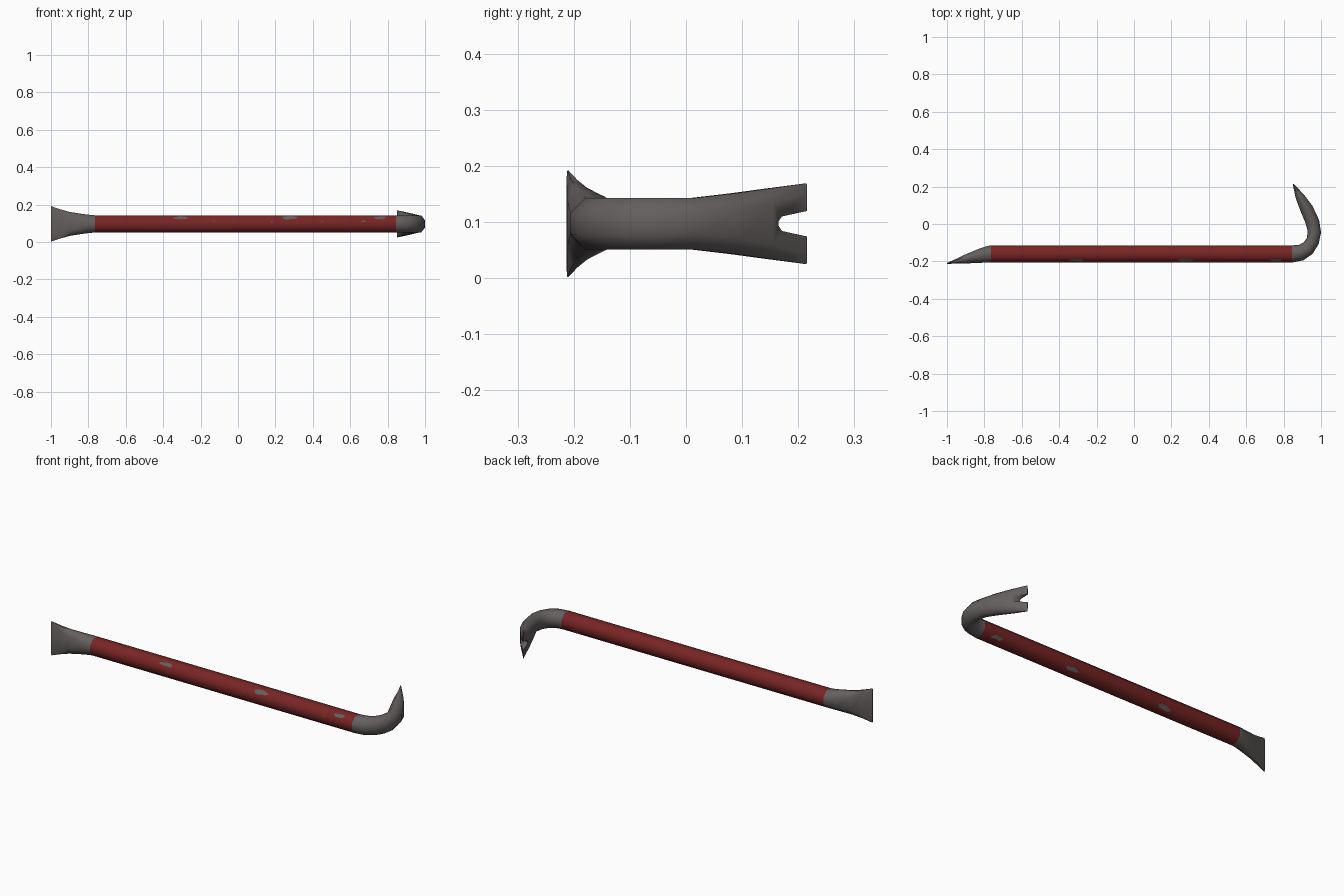
import bpy, bmesh, math, random
from mathutils import Vector

if "Cube" in bpy.data.objects:
    bpy.data.objects.remove(bpy.data.objects["Cube"])

MID_Z = 0.097   # height of the bar's axis
BAR_Y = -0.16
R = 0.046       # half the width across the bar's flats
K = math.tan(math.pi / 8)
PAINT_FROM, PAINT_TO = -0.765, 0.845


def material(name, rgb):
    m = bpy.data.materials.new(name)
    m.use_nodes = True
    m.diffuse_color = (*rgb, 1)
    m.node_tree.nodes["Principled BSDF"].inputs["Base Color"].default_value = (*rgb, 1)
    return m


steel = material("worn steel", (0.13, 0.115, 0.115))
red = material("red paint", (0.19, 0.018, 0.018))


def add_object(name, bm, mats):
    bmesh.ops.recalc_face_normals(bm, faces=bm.faces)
    me = bpy.data.meshes.new(name)
    bm.to_mesh(me)
    bm.free()
    ob = bpy.data.objects.new(name, me)
    bpy.context.collection.objects.link(ob)
    for m in mats:
        me.materials.append(m)
    return ob


# Stations along the bar: front/outer point, back/inner point, half height, squareness
stations = [
    ((-1.0, -0.213), (-1.0, -0.208), 0.095, 0.85),
    ((-0.95, -0.212), (-0.95, -0.186), 0.078, 0.75),
    ((-0.9, -0.211), (-0.9, -0.162), 0.064, 0.6),
    ((-0.83, -0.208), (-0.83, -0.133), 0.053, 0.5),
    ((-0.79, -0.206), (-0.79, -0.119), 0.048, K),
    ((PAINT_FROM, -0.206), (PAINT_FROM, -0.114), R, K),
    ((PAINT_TO, -0.206), (PAINT_TO, -0.114), R, K),
    ((0.905, -0.194), (0.88, -0.112), R, K),
    ((0.955, -0.16), (0.907, -0.099), R, K),
    ((0.987, -0.107), (0.924, -0.075), R, K),
    ((1.0, -0.045), (0.929, -0.04), R, K),
    ((0.99, 0.02), (0.917, 0.005), R, K),
    ((0.955, 0.095), (0.89, 0.07), 0.054, 0.5),
    ((0.91, 0.155), (0.864, 0.14), 0.063, 0.6),
    ((0.853, 0.216), (0.849, 0.213), 0.072, 0.75),
]

# Bar with flared blade and bent claw, lofted through eight-sided sections
bm = bmesh.new()
rings = []
for outer, inner, h, k in stations:
    o, i = Vector(outer), Vector(inner)
    c, u = (o + i) / 2, (o - i) / 2
    section = [(1, k), (K, 1), (-K, 1), (-1, k), (-1, -k), (-K, -1), (K, -1), (1, -k)]
    rings.append([bm.verts.new((*(c + u * a), MID_Z + h * b)) for a, b in section])
for r0, r1 in zip(rings, rings[1:]):
    for n in range(8):
        m = (n + 1) % 8
        bm.faces.new((r0[n], r0[m], r1[m], r1[n]))
bm.faces.new(rings[0])
bm.faces.new(rings[-1])
for f in bm.faces:
    f.material_index = int(PAINT_FROM < f.calc_center_median().x < PAINT_TO)
bar = add_object("pry_bar", bm, [steel, red])

# Nail slot cut through the claw
half = [(0.165, 0.004), (0.171, 0.013), (0.24, 0.028)]
outline = half + [(y, -z) for y, z in reversed(half)]
bm = bmesh.new()
face = bm.faces.new([bm.verts.new((0.8, y, MID_Z + z)) for y, z in outline])
ext = bmesh.ops.extrude_face_region(bm, geom=[face])["geom"]
bmesh.ops.translate(bm, vec=(0.2, 0, 0), verts=[v for v in ext if isinstance(v, bmesh.types.BMVert)])
cutter = add_object("slot_cutter", bm, [steel])
cutter.hide_render = True
mod = bar.modifiers.new("nail slot", "BOOLEAN")
mod.operation, mod.solver, mod.object = "DIFFERENCE", "EXACT", cutter
bpy.context.view_layer.objects.active = bar
bar.select_set(True)
bpy.ops.object.modifier_apply(modifier=mod.name)
bpy.data.objects.remove(cutter)
bpy.ops.object.shade_smooth_by_angle(angle=math.radians(60))

# Ragged chips where the paint has worn through to steel
rng = random.Random(4)


def chip(bm, x, angle, length, width, slide=0):
    out = Vector((0, math.cos(angle), math.sin(angle)))
    side = Vector((0, -math.sin(angle), math.cos(angle)))
    centre = Vector((x, BAR_Y, MID_Z)) + out * (R + 0.0008) + side * slide
    pts = []
    for n in range(14):
        t = n * math.tau / 14
        s = rng.uniform(0.55, 1.0)
        along = Vector((math.cos(t) * s * length / 2, 0, 0))
        pts.append(bm.verts.new(centre + along + side * math.sin(t) * s * width / 2))
    f = bm.faces.new(pts)
    f.normal_update()
    if f.normal.dot(out) < 0:
        f.normal_flip()


bm = bmesh.new()
for x, length in ((-0.3, 0.1), (0.28, 0.11), (0.76, 0.08)):
    for angle in (135, -45):    # upper front and lower back bevels
        chip(bm, x, math.radians(angle), length, 0.03)
for x, length in ((-0.13, 0.012), (0.18, 0.016), (0.45, 0.01), (0.67, 0.03)):
    chip(bm, x, math.pi, length, 0.01, -0.013)
me = bpy.data.meshes.new("paint_chips")
bm.to_mesh(me)
bm.free()
me.materials.append(steel)
bpy.context.collection.objects.link(bpy.data.objects.new("paint_chips", me))
